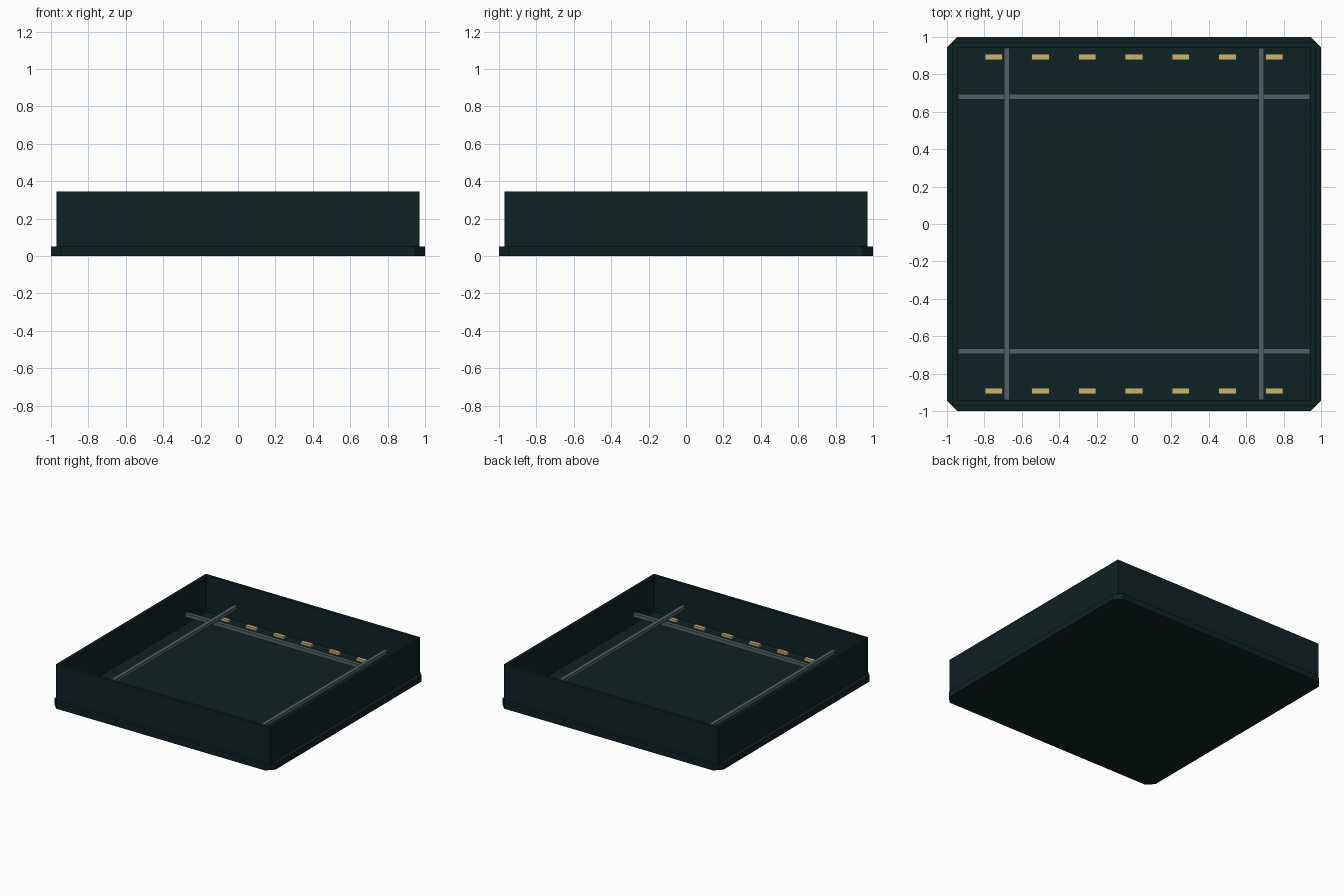
import bpy
import bmesh

if "Cube" in bpy.data.objects:
    bpy.data.objects.remove(bpy.data.objects["Cube"])


def material(name, rgb):
    mat = bpy.data.materials.new(name)
    mat.use_nodes = True
    color = (*rgb, 1)
    mat.diffuse_color = color
    mat.node_tree.nodes["Principled BSDF"].inputs["Base Color"].default_value = color
    return mat


dark = material("dark teal", (0.004, 0.016, 0.017))
steel = material("grey steel", (0.08, 0.12, 0.135))
brass = material("pale brass", (0.6, 0.46, 0.17))


def finish(name, bm, mat):
    bmesh.ops.recalc_face_normals(bm, faces=bm.faces)
    mesh = bpy.data.meshes.new(name)
    bm.to_mesh(mesh)
    bm.free()
    mesh.materials.append(mat)
    obj = bpy.data.objects.new(name, mesh)
    bpy.context.collection.objects.link(obj)
    return obj


def box(name, center, size, mat):
    bm = bmesh.new()
    bmesh.ops.create_cube(bm, size=1)
    bmesh.ops.scale(bm, vec=size, verts=bm.verts)
    bmesh.ops.translate(bm, vec=center, verts=bm.verts)
    return finish(name, bm, mat)


# Base slab with clipped corners
cut = 0.055
edge = 1 - cut
bm = bmesh.new()
outline = []
for sx, sy in ((1, 1), (-1, 1), (-1, -1), (1, -1)):
    pair = [(sx, sy * edge), (sx * edge, sy)]
    outline += pair if sx * sy > 0 else pair[::-1]
face = bm.faces.new([bm.verts.new((x, y, 0)) for x, y in outline])
top = bmesh.ops.extrude_face_region(bm, geom=[face])["geom"]
bmesh.ops.translate(bm, vec=(0, 0, 0.05),
                    verts=[v for v in top if isinstance(v, bmesh.types.BMVert)])
finish("base_slab", bm, dark)

# Four thin walls
outer, inner, floor, rim = 0.97, 0.945, 0.05, 0.345
mid, thick = (outer + inner) / 2, outer - inner
wall_z, wall_h = (floor + rim) / 2, rim - floor
for s, side, end in ((-1, "right", "front"), (1, "left", "back")):
    box(end + "_wall", (0, s * mid, wall_z), (2 * outer, thick, wall_h), dark)
    box(side + "_wall", (s * mid, 0, wall_z), (thick, 2 * inner, wall_h), dark)

# Crossing rails, one pair resting on the other
for s, side, end in ((-1, "right", "front"), (1, "left", "back")):
    box(end + "_cross_rail", (0, s * 0.68, 0.13), (1.88, 0.03, 0.03), steel)
    box(side + "_long_rail", (s * 0.68, 0, 0.16), (0.03, 1.88, 0.03), steel)

# Brass contact pads along front and back
for s, end in ((-1, "front"), (1, "back")):
    for i in range(7):
        box(f"{end}_pad_{i + 1}", ((i - 3) * 0.25, s * 0.893, 0.06),
            (0.095, 0.03, 0.02), brass)
